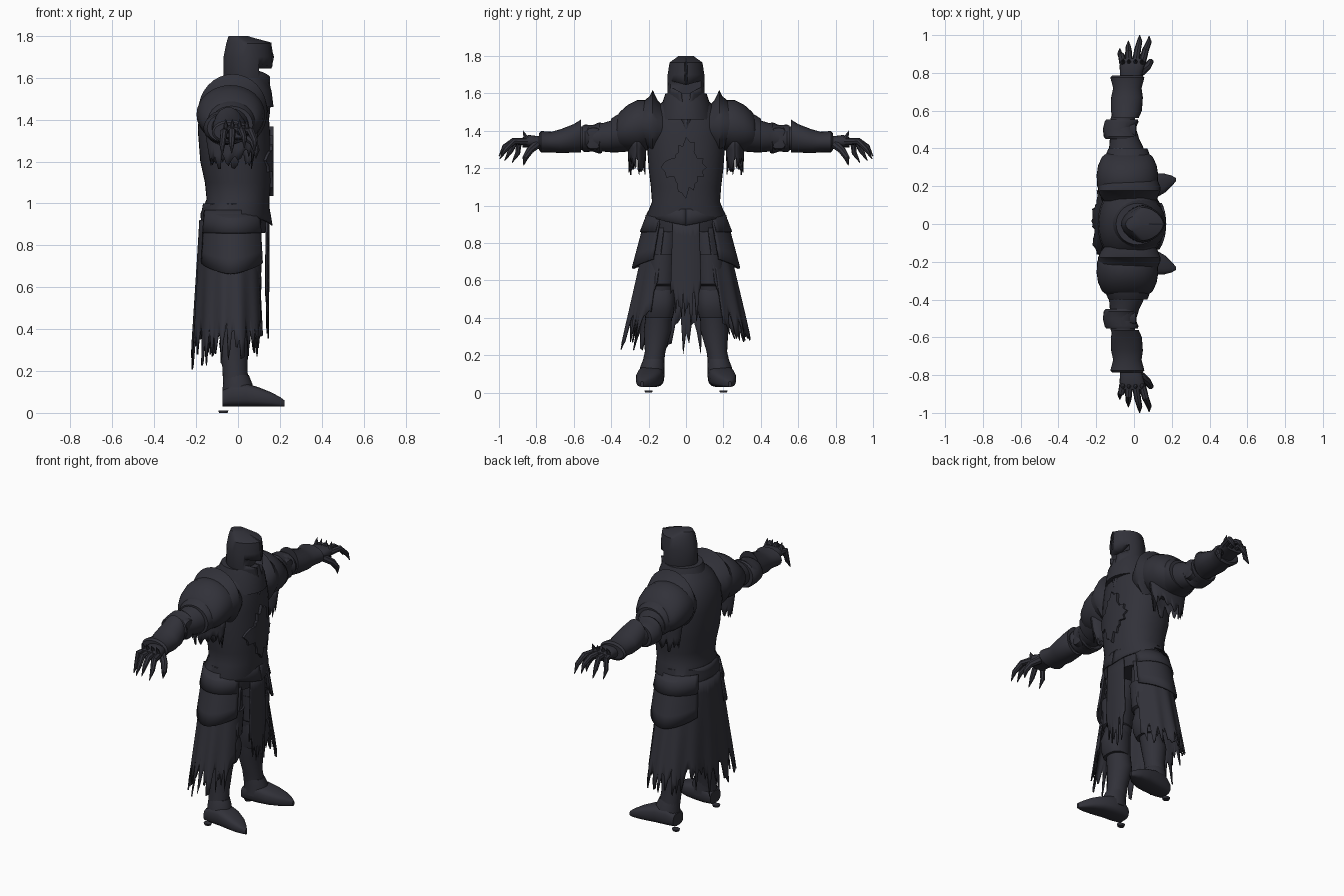
import bpy, bmesh, math, random
from mathutils import Vector

random.seed(4)
steel = bpy.data.materials.new("dark_slate")
steel.diffuse_color = (0.031, 0.031, 0.041, 1)


def finish(name, bm, mirror=False, solid=0.0, angle=35):
    bmesh.ops.recalc_face_normals(bm, faces=bm.faces)
    me = bpy.data.meshes.new(name)
    bm.to_mesh(me)
    bm.free()
    ob = bpy.data.objects.new(name, me)
    bpy.context.collection.objects.link(ob)
    me.materials.append(steel)
    bpy.ops.object.select_all(action='DESELECT')
    ob.select_set(True)
    bpy.context.view_layer.objects.active = ob
    bpy.ops.object.shade_smooth_by_angle(angle=math.radians(angle))
    if solid:
        m = ob.modifiers.new("thickness", 'SOLIDIFY')
        m.thickness = solid
    if mirror:
        m = ob.modifiers.new("mirror", 'MIRROR')
        m.use_axis = (False, True, False)
    return ob


def skin(bm, rings, closed=True, caps=True):
    vs = [[bm.verts.new(p) for p in r] for r in rings]
    n = len(vs[0])
    for a, b in zip(vs, vs[1:]):
        for i in range(n if closed else n - 1):
            j = (i + 1) % n
            bm.faces.new((a[i], a[j], b[j], b[i]))
    if caps:
        bm.faces.new(vs[0])
        bm.faces.new(vs[-1])


def loft(name, axis, secs, n=24, p=2.0, mirror=False):
    """secs: (position on axis, centre u, centre v, radius u, radius v)"""
    rings = []
    for t, cu, cv, ru, rv in secs:
        ring = []
        for i in range(n):
            a = math.tau * i / n
            c, s = math.cos(a), math.sin(a)
            u = cu + ru * math.copysign(abs(c) ** (2 / p), c)
            v = cv + rv * math.copysign(abs(s) ** (2 / p), s)
            ring.append({'x': (t, u, v), 'y': (u, t, v), 'z': (u, v, t)}[axis])
        rings.append(ring)
    bm = bmesh.new()
    skin(bm, rings)
    return finish(name, bm, mirror)


def tube(name, pts, radii, n=8, mirror=True):
    pts = [Vector(q) for q in pts]
    rings = []
    for k, q in enumerate(pts):
        d = pts[min(k + 1, len(pts) - 1)] - pts[max(k - 1, 0)]
        rot = d.to_track_quat('Z', 'Y')
        rings.append([q + rot @ Vector((radii[k] * math.cos(math.tau * i / n),
                                        radii[k] * math.sin(math.tau * i / n), 0)) for i in range(n)])
    bm = bmesh.new()
    skin(bm, rings)
    return finish(name, bm, mirror)


def sheet(name, cx, cy, top, bot, a0, a1, n, hem, rows=6, fold=0.0, mirror=False, solid=0.008):
    """Curved hanging panel; top/bot are (z, rx, ry), hem gives the lower edge height."""
    hems = [hem(i / n) for i in range(n + 1)]
    rings = []
    for r in range(rows + 1):
        ring = []
        for i in range(n + 1):
            a = math.radians(a0 + (a1 - a0) * i / n)
            z = top[0] + (hems[i] - top[0]) * r / rows
            f = (top[0] - z) / (top[0] - bot[0])
            k = 1 + fold * f * math.sin(a * 13)
            ring.append((cx + k * (top[1] + (bot[1] - top[1]) * f) * math.cos(a),
                         cy + k * (top[2] + (bot[2] - top[2]) * f) * math.sin(a), z))
        rings.append(ring)
    bm = bmesh.new()
    skin(bm, rings, closed=False, caps=False)
    return finish(name, bm, mirror, solid)


# Torso
loft("torso", 'z', [(.86, -.02, 0, .15, .19), (.95, -.015, 0, .165, .21), (1.02, 0, 0, .15, .182),
                    (1.1, 0, 0, .158, .188), (1.2, -.01, 0, .17, .2), (1.35, -.02, 0, .172, .21),
                    (1.45, -.02, 0, .165, .2), (1.53, -.01, 0, .135, .15), (1.57, 0, 0, .1, .11)], 36, 2.2)
loft("collar", 'z', [(1.46, .015, 0, .155, .15), (1.54, .02, 0, .14, .13), (1.6, .02, 0, .115, .11)], 28)
sheet("waist_guard", -.01, 0, (1.0, .157, .19), (.88, .178, .222), 0, 360, 48,
      lambda t: .945 - .05 * max(0, 1 - 5 * min(t, 1 - t)), 2)

# Torn chest patch following the curve of the breastplate
outline = []
for i in range(32):
    a = math.tau * i / 32
    r = (.88 if i % 2 else 1.0) * random.uniform(.72, 1.0) * (1 + .16 * math.cos(4 * a))
    outline.append((.122 * r * math.cos(a), .15 * r * math.sin(a)))
rings = []
for back, s in ((.02, 1), (0, 1), (0, .75), (0, .5), (0, .25), (0, .02)):
    rings.append([(-.008 + .178 * (1 - abs(y * s / .207) ** 2.2) ** (1 / 2.2) - back, y * s, 1.205 + z * s)
                  for y, z in outline])
bm = bmesh.new()
skin(bm, rings)
finish("chest_patch", bm)

# Helmet with a cut visor opening
helm = loft("helmet", 'z', [(1.41, .1, 0, .05, .022), (1.5, .06, 0, .098, .078), (1.6, .045, 0, .114, .1),
                            (1.7, .047, 0, .116, .098), (1.765, .05, 0, .106, .088),
                            (1.8, 0, 0, .045, .04)], 24, 1.7)
half = [(.09, 1.67), (.085, 1.635), (.024, 1.605), (.008, 1.46)]
pts = [(0, 1.645)] + half + [(-y, z) for y, z in reversed(half)]
bm = bmesh.new()
skin(bm, [[(x, y, z) for y, z in pts] for x in (.1, .25)])
cutter = finish("visor_cutter", bm)
cutter.hide_render = True
m = helm.modifiers.new("visor", 'BOOLEAN')
m.operation = 'DIFFERENCE'
m.object = cutter
m.solver = 'EXACT'
bpy.context.view_layer.objects.active = helm
bpy.ops.object.modifier_apply(modifier=m.name)
bpy.data.objects.remove(cutter)
tube("helmet_ridge", [(.155, 0, 1.65), (.163, 0, 1.7), (.155, 0, 1.762), (.04, 0, 1.796)],
     [.008, .009, .008, .004], mirror=False)

# Shoulder armour
loft("shoulder_crest", 'y', [(.11, -.02, 1.42, .13, .1), (.15, -.025, 1.43, .155, .13),
                             (.178, -.025, 1.44, .165, .178), (.195, -.025, 1.44, .165, .145),
                             (.235, -.03, 1.43, .155, .12)], 32, mirror=True)
loft("pauldron", 'y', [(.16, -.035, 1.44, .14, .1), (.2, -.035, 1.43, .16, .133), (.26, -.035, 1.425, .163, .14),
                       (.31, -.035, 1.415, .155, .125), (.355, -.035, 1.4, .135, .1),
                       (.375, -.035, 1.39, .11, .075)], 32, mirror=True)
loft("shoulder_lame", 'y', [(.3, -.035, 1.4, .13, .11), (.37, -.033, 1.385, .115, .1),
                            (.4, -.032, 1.375, .103, .09), (.401, -.032, 1.375, .08, .07)], 28, mirror=True)
sheet("shoulder_tatters", -.03, .262, (1.36, .13, .05), (1.17, .1, .045), 0, 360, 44,
      lambda t: random.uniform(1.16, 1.27), 3, mirror=True, solid=.005)

# Arms
loft("upper_arm", 'y', [(.33, -.04, 1.39, .095, .085), (.4, -.04, 1.37, .092, .085), (.45, -.05, 1.365, .078, .075),
                        (.53, -.065, 1.36, .068, .065), (.6, -.05, 1.36, .06, .06)], 24, mirror=True)
loft("elbow_guard", 'y', [(.45, -.065, 1.362, .085, .08), (.462, -.068, 1.362, .092, .084),
                          (.5, -.08, 1.36, .085, .07), (.54, -.066, 1.36, .09, .074),
                          (.553, -.063, 1.36, .084, .068)], 24, mirror=True)
loft("elbow_plate", 'x', [(-.02, .495, 1.36, .042, .062), (.008, .495, 1.36, .038, .055),
                          (.012, .495, 1.36, .026, .04)], 20, 3.5, mirror=True)
loft("gauntlet_cuff", 'y', [(.562, -.045, 1.372, .07, .088), (.6, -.04, 1.36, .082, .076),
                            (.67, -.037, 1.345, .084, .064), (.72, -.035, 1.34, .075, .055),
                            (.775, -.035, 1.342, .09, .057), (.785, -.035, 1.342, .08, .045)], 24, mirror=True)
loft("hand", 'y', [(.76, -.02, 1.338, .055, .036), (.8, -.015, 1.338, .06, .035), (.84, -.01, 1.345, .066, .033),
                   (.875, -.008, 1.338, .064, .026)], 20, 2.5, mirror=True)

# Clawed fingers and knuckle spikes: (base x, tip x, tip y, tip z)
for i, (bx, tx, ty, tz) in enumerate([(.042, .08, .995, 1.25), (.008, .03, 1.0, 1.265),
                                      (-.027, -.03, .97, 1.24), (-.058, -.075, .93, 1.23)]):
    mx = (bx + tx) / 2
    tube(f"finger_{i + 1}", [(bx, .85, 1.342), (mx, .86 + (ty - .86) * .45, 1.345), (tx, ty - .03, tz + .05),
                             (tx, ty, tz)], [.02, .018, .014, .002])
    tube(f"knuckle_spike_{i + 1}", [(bx, .85, 1.35), (bx, .862, 1.378), (bx, .872, 1.402)], [.015, .01, .001], 6)
tube("thumb", [(.03, .8, 1.325), (.072, .835, 1.295), (.088, .86, 1.255), (.085, .868, 1.215)],
     [.024, .02, .016, .002])

# Legs and boots
loft("leg", 'z', [(.9, -.01, .11, .1, .085), (.7, .01, .125, .095, .08), (.52, .01, .135, .075, .072),
                  (.42, -.005, .145, .07, .07), (.33, -.02, .152, .07, .074), (.22, -.015, .165, .06, .055),
                  (.12, -.01, .182, .06, .06), (.06, -.01, .185, .06, .06)], 24, mirror=True)
loft("thigh_plate", 'z', [(.74, .015, .125, .1, .086), (.58, .018, .132, .088, .08),
                          (.57, .015, .132, .076, .07)], 24, mirror=True)
loft("knee_guard", 'z', [(.4, .01, .145, .066, .074), (.44, .02, .142, .074, .08), (.5, .024, .138, .078, .08),
                         (.55, .018, .135, .068, .074)], 20, 2.4, mirror=True)
loft("boot_cuff", 'z', [(.08, 0, .184, .075, .07), (.14, -.002, .18, .07, .064), (.18, -.01, .172, .062, .056)],
     20, mirror=True)
loft("boot", 'x', [(-.075, .185, .068, .05, .038), (-.03, .185, .085, .068, .055), (.04, .19, .085, .07, .055),
                   (.1, .2, .076, .068, .046), (.16, .215, .064, .052, .034), (.2, .228, .053, .028, .023),
                   (.222, .235, .045, .008, .015)], 20, 3, mirror=True)
loft("heel_plate", 'z', [(0, -.07, .2, .02, .018), (.012, -.07, .2, .025, .022)], 12, mirror=True)

# Hip plates
sheet("hip_plate", -.02, 0, (.95, .165, .215), (.66, .185, .292), 40, 150, 24,
      lambda t: .665 + .05 * abs(2 * t - 1) ** 1.5, 4, mirror=True, solid=.012)
sheet("upper_hip_plate", -.02, 0, (.97, .168, .205), (.84, .18, .255), 42, 148, 20,
      lambda t: .86, 2, mirror=True, solid=.01)


# Torn cloth
def torn(base, amp):
    return base + random.choice((-1, -.5, .1, .5, .8, 1)) * amp * random.uniform(.5, 1)


sheet("skirt", -.03, 0, (.92, .155, .2), (.22, .195, .355), 38, 322, 110,
      lambda t: torn(.36 - .05 * math.sin(math.pi * t) ** 2, .11), 8, .03)
sheet("front_cloth", -.02, 0, (.92, .17, .2), (.3, .168, .25), -21, 21, 22,
      lambda t: torn(.5 - .06 * math.sin(math.pi * t), .1), 6, .01)
sheet("front_cloth_side", -.03, 0, (.9, .17, .2), (.25, .178, .33), 36, 62, 14,
      lambda t: torn(.54 - .22 * t, .08), 6, .02, mirror=True)
